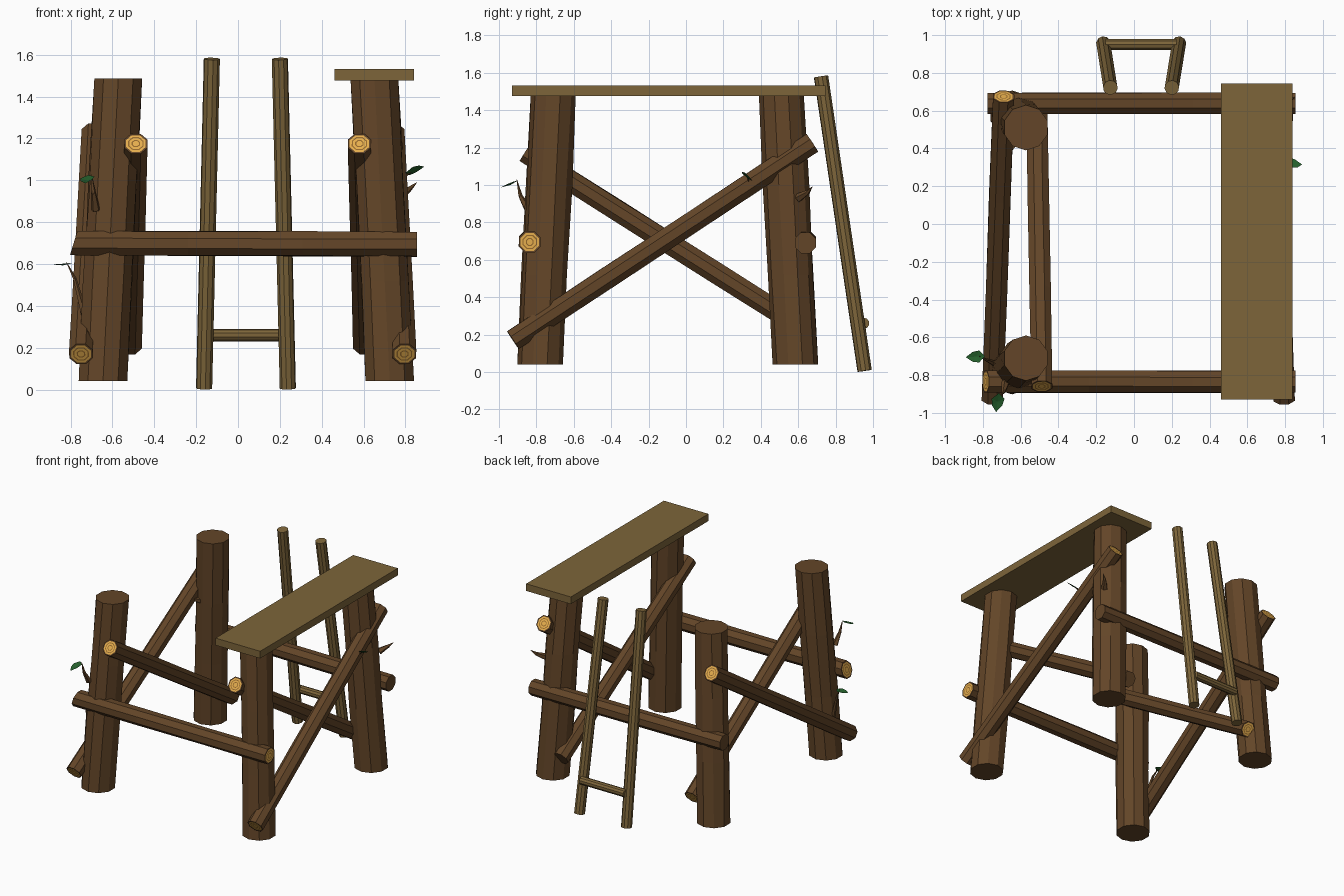
import bpy, bmesh, math, random
from mathutils import Vector, Matrix

if "Cube" in bpy.data.objects:
    bpy.data.objects.remove(bpy.data.objects["Cube"])

random.seed(4)


def material(name, rgb):
    m = bpy.data.materials.new(name)
    m.diffuse_color = (*rgb, 1)
    m.use_nodes = True
    m.node_tree.nodes["Principled BSDF"].inputs["Base Color"].default_value = m.diffuse_color
    return m


BARK = material("bark brown", (0.125, 0.060, 0.021))
PALE = material("pale timber", (0.205, 0.130, 0.042))
GOLD = material("cut wood light", (0.78, 0.42, 0.075))
RING = material("growth ring dark", (0.30, 0.14, 0.025))
LEAF = material("leaf green", (0.018, 0.115, 0.025))


def finish(name, bm, mats):
    bmesh.ops.recalc_face_normals(bm, faces=bm.faces[:])
    me = bpy.data.meshes.new(name)
    bm.to_mesh(me)
    bm.free()
    for m in mats:
        me.materials.append(m)
    ob = bpy.data.objects.new(name, me)
    bpy.context.collection.objects.link(ob)
    return ob


def log(name, a, b, r0, r1=None, sides=8, mat=BARK, rings=(0, 0), rows=1,
        rough=0.0, level=False, slant=0.0):
    """Faceted log from a to b; ends may show growth rings or be cut level."""
    a, b = Vector(a), Vector(b)
    r1 = r0 if r1 is None else r1
    rot = Matrix.Identity(3) if level else (b - a).to_track_quat('Z', 'Y').to_matrix()
    axis = (b - a).normalized()
    bm = bmesh.new()

    def loop(t, k, jitter=0.0):
        r = (r0 + (r1 - r0) * t) * k
        c = a.lerp(b, t)
        out = []
        for i in range(sides):
            w = 2 * math.pi * (i + 0.5) / sides
            s = r * (1 + random.uniform(-jitter, jitter))
            p = c + rot @ Vector((s * math.cos(w), s * math.sin(w), 0))
            if t == 0:
                p += axis * slant * (p.z - c.z)
            out.append(bm.verts.new(p))
        return out

    def bridge(p, q, index):
        for i in range(sides):
            j = (i + 1) % sides
            bm.faces.new((p[i], p[j], q[j], q[i])).material_index = index

    loops = [loop(i / rows, 1, rough if 0 < i < rows else 0) for i in range(rows + 1)]
    for p, q in zip(loops, loops[1:]):
        bridge(p, q, 0)
    for end, edge in ((0, loops[0]), (1, loops[-1])):
        index = 0
        if rings[end]:
            for n, k in enumerate((0.84, 0.66, 0.56, 0.36, 0.26)):
                inner = loop(end, k)
                bridge(edge, inner, (0, 1, 2, 1, 2)[n])
                edge, index = inner, 1
        bm.faces.new(edge).material_index = index
    return finish(name, bm, [mat, GOLD, RING])


def twig(name, points, r):
    n = len(points) - 1
    for i in range(n):
        log(f"{name}_{i + 1}", points[i], points[i + 1], r * (1 - i / n) + 0.001,
            r * (1 - (i + 1) / n) + 0.001, sides=5)


def leaf(name, base, tip, side):
    """Pointed leaf folded along its midrib."""
    base, tip, side = Vector(base), Vector(tip), Vector(side)
    bm = bmesh.new()
    v = [bm.verts.new(p) for p in (
        base, base.lerp(tip, 0.3) + side, base.lerp(tip, 0.65) + side * 0.8, tip,
        base.lerp(tip, 0.65) - side * 0.8, base.lerp(tip, 0.3) - side,
        base.lerp(tip, 0.45) - Vector((0, 0, 0.008)))]
    for i in range(6):
        bm.faces.new((v[i], v[(i + 1) % 6], v[6]))
    finish(name, bm, [LEAF])


# Four leaning posts, cut level at both ends
for side, xb, xt in (("left", -0.645, -0.572), ("right", 0.725, 0.652)):
    for end, yb, yt in (("front", -0.78, -0.71), ("back", 0.585, 0.51)):
        top = 1.485 if side == "left" else 1.478
        log(f"{end}_{side}_post", (xb, yb, 0.04), (xt, yt, top), 0.122, 0.12,
            sides=10, rows=3, rough=0.05, level=True)

# Horizontal beams across the front and back
log("front_beam", (-0.785, -0.835, 0.70), (0.855, -0.835, 0.695), 0.063,
    rings=(1, 1), rows=3, rough=0.04, slant=0.3)
log("back_beam", (-0.775, 0.638, 0.70), (0.855, 0.638, 0.69), 0.061,
    rows=3, rough=0.04)

# Crossed braces on each side: one outside the posts, one inside
for side, x0, x1, x2, x3 in (("left", -0.75, -0.69, -0.488, -0.515),
                             ("right", 0.795, 0.738, 0.58, 0.605)):
    log(f"{side}_outer_brace", (x0, -0.925, 0.17), (x1, 0.675, 1.225), 0.061,
        rings=(1, 1), rows=3, rough=0.04)
    log(f"{side}_inner_brace", (x2, -0.86, 1.175), (x3, 0.66, 0.215), 0.06,
        rings=(1, side == "left"), rows=3, rough=0.04)

# Plank resting on the right-hand posts
bm = bmesh.new()
bmesh.ops.create_cube(bm, size=1)
bmesh.ops.scale(bm, vec=(0.38, 1.675, 0.055), verts=bm.verts)
bmesh.ops.translate(bm, vec=(0.65, -0.0925, 1.503), verts=bm.verts)
finish("plank", bm, [PALE])

# Leaning ladder with a single rung
for side, xb, xt in (("left", -0.162, -0.125), ("right", 0.238, 0.2)):
    log(f"{side}_ladder_rail", (xb, 0.955, 0.006), (xt, 0.722, 1.58), 0.039,
        sides=10, mat=PALE)
log("ladder_rung", (-0.15, 0.95, 0.26), (0.225, 0.95, 0.26), 0.03, sides=10, mat=PALE)

# Twigs and broken spurs
twig("upper_twig", [(-0.68, -0.84, 0.86), (-0.69, -0.885, 0.94), (-0.70, -0.905, 1.03)], 0.022)
twig("lower_twig", [(-0.735, -0.74, 0.36), (-0.78, -0.72, 0.53), (-0.82, -0.70, 0.61)], 0.016)
twig("brace_twig", [(0.77, 0.34, 1.0), (0.83, 0.33, 1.04)], 0.01)
twig("right_spur", [(0.78, 0.60, 0.93), (0.82, 0.65, 0.96), (0.855, 0.675, 0.99)], 0.024)
twig("left_spur", [(-0.62, 0.45, 1.0), (-0.66, 0.385, 1.03), (-0.67, 0.36, 1.07)], 0.022)
twig("left_brace_knot", [(-0.735, -0.80, 0.24), (-0.715, -0.86, 0.28)], 0.04)
twig("right_brace_knot", [(0.785, -0.80, 0.24), (0.77, -0.86, 0.28)], 0.04)

# Leaves
leaf("upper_leaf", (-0.715, -0.895, 1.025), (-0.73, -0.995, 0.985), (0.034, 0, 0.004))
leaf("lower_leaf", (-0.79, -0.70, 0.605), (-0.89, -0.705, 0.597), (0, 0.032, 0))
leaf("brace_leaf", (0.80, 0.33, 1.035), (0.89, 0.315, 1.065), (-0.008, 0.027, -0.02))
